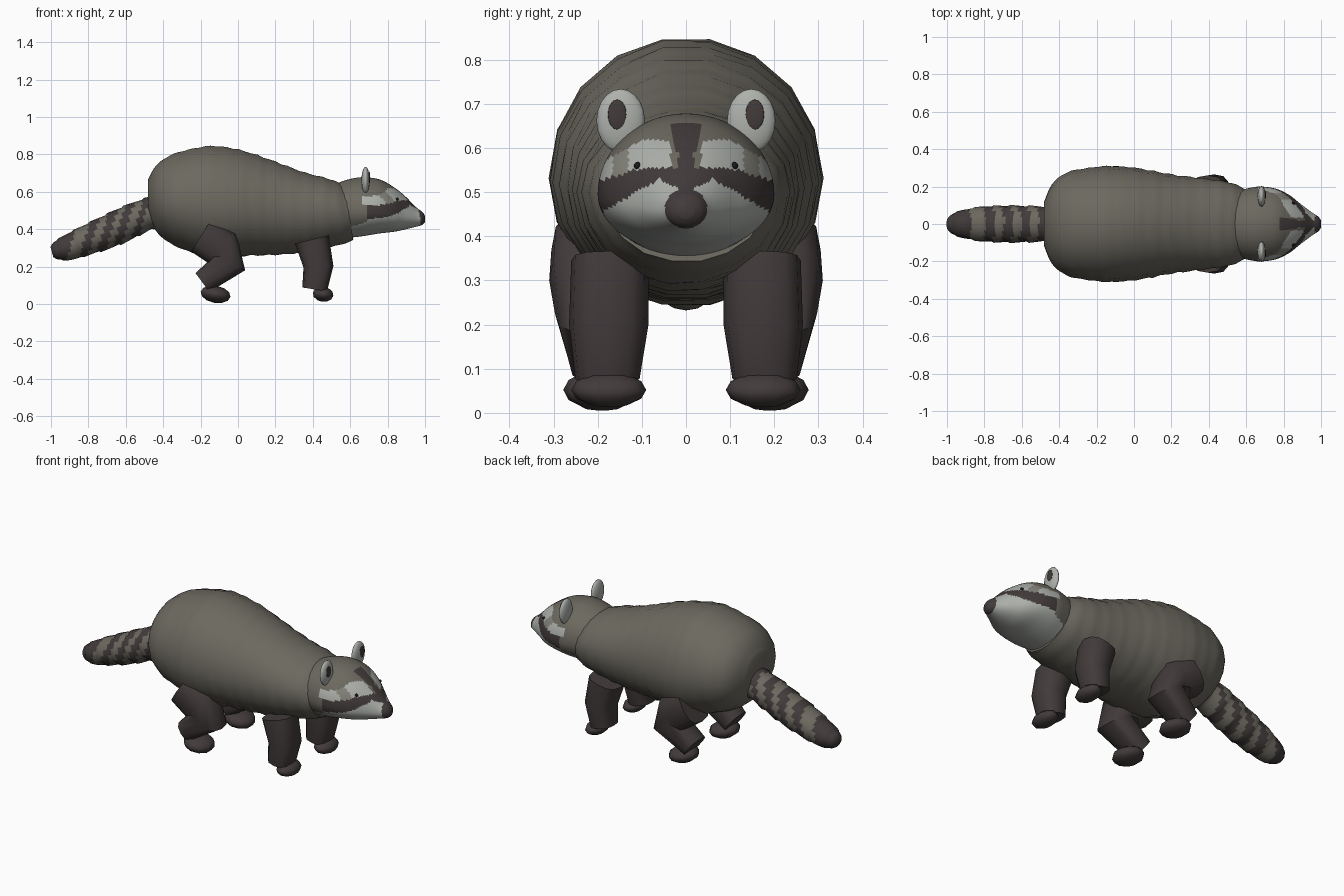
import bpy, bmesh, math
from mathutils import Vector
from mathutils.bvhtree import BVHTree

cube = bpy.data.objects.get("Cube")
if cube:
    bpy.data.objects.remove(cube, do_unlink=True)


def material(name, colour):
    m = bpy.data.materials.new(name)
    m.use_nodes = True
    m.diffuse_color = (*colour, 1)
    m.node_tree.nodes["Principled BSDF"].inputs["Base Color"].default_value = (*colour, 1)
    return m


FUR = material("grey brown fur", (0.15, 0.14, 0.115))
DARK = material("dark brown fur", (0.055, 0.043, 0.043))
PALE = material("pale grey fur", (0.42, 0.44, 0.41))
TAN = material("tan fur", (0.24, 0.235, 0.2))
BLACK = material("black eye", (0.01, 0.01, 0.01))


def finish(bm, name, mats, paint=None, angle=50):
    bmesh.ops.recalc_face_normals(bm, faces=bm.faces)
    if paint:
        for f in bm.faces:
            f.material_index = mats.index(paint(f.calc_center_median()))
    mesh = bpy.data.meshes.new(name)
    bm.to_mesh(mesh)
    for m in mats:
        mesh.materials.append(m)
    ob = bpy.data.objects.new(name, mesh)
    bpy.context.collection.objects.link(ob)
    bpy.ops.object.select_all(action="DESELECT")
    ob.select_set(True)
    bpy.context.view_layer.objects.active = ob
    bpy.ops.object.shade_smooth_by_angle(angle=math.radians(angle))
    return ob


def spline(rows, steps):
    """Smoothly subdivide a list of stations."""
    rows = [Vector(r) for r in rows]
    out = []
    for i in range(len(rows) - 1):
        a, b, c, d = (rows[max(0, min(len(rows) - 1, i + k))] for k in (-1, 0, 1, 2))
        for s in range(steps):
            t = s / steps
            out.append(b + (c - a) * (t / 2) + (a * 2 - b * 5 + c * 4 - d) * (t * t / 2)
                       + (b * 3 - a - c * 3 + d) * (t ** 3 / 2))
    return out + [rows[-1]]


def loft(rows, sides, steps=1, follow=False, square=1.0, ripple=None):
    """Skin rings through stations (x, y, z, up, down, half width)."""
    rows = spline(rows, steps)
    bm = bmesh.new()
    rings = []
    for i, (x, y, z, up, down, w) in enumerate(rows):
        axis = Vector((0, 0, 1))
        if follow:
            a, b = rows[max(0, i - 1)], rows[min(len(rows) - 1, i + 1)]
            axis = Vector((a[2] - b[2], 0, b[0] - a[0])).normalized()
        ring = []
        for k in range(sides):
            t = math.tau * k / sides
            c, s = math.cos(t), math.sin(t)
            c = math.copysign(abs(c) ** square, c)
            s = math.copysign(abs(s) ** square, s)
            g = 1 + (ripple(x, k) if ripple else 0)
            p = Vector((x, y + c * w * g, z)) + axis * (s * g * (up if s > 0 else down))
            ring.append(bm.verts.new(p))
        rings.append(ring)
    for a, b in zip(rings, rings[1:]):
        for k in range(sides):
            n = (k + 1) % sides
            bm.faces.new((a[k], a[n], b[n], b[k]))
    bm.faces.new(rings[0])
    bm.faces.new(rings[-1])
    return bm


def ball(name, loc, size, mat, tilt=0, segs=16, rings=10):
    bm = bmesh.new()
    bmesh.ops.create_uvsphere(bm, u_segments=segs, v_segments=rings, radius=1)
    ob = finish(bm, name, [mat])
    ob.location, ob.scale, ob.rotation_euler = loc, size, (0, math.radians(tilt), 0)
    return ob


# Body: rounded rump narrowing to the neck, with shallow fur ridges
body = [(-0.48, 0, 0.57, 0.10, 0.09, 0.12), (-0.44, 0, 0.56, 0.18, 0.17, 0.21),
        (-0.36, 0, 0.55, 0.25, 0.23, 0.275), (-0.24, 0, 0.54, 0.295, 0.27, 0.30),
        (-0.12, 0, 0.53, 0.32, 0.29, 0.31), (0.04, 0, 0.52, 0.30, 0.265, 0.295),
        (0.2, 0, 0.51, 0.255, 0.25, 0.265), (0.36, 0, 0.50, 0.205, 0.225, 0.245),
        (0.5, 0, 0.50, 0.17, 0.195, 0.225), (0.59, 0, 0.495, 0.145, 0.155, 0.19)]


def body_ridge(x, k):
    return (0.007 if x < 0 else 0.014) * math.sin(x * 72 + math.sin(k * 1.7))


bm = loft(body, 18, 5, ripple=body_ridge)
for v in bm.verts:
    if v.co.x > 0.45:
        v.co.x -= (v.co.x - 0.45) * (v.co.z - 0.5) * 1.2
finish(bm, "body", [FUR])

# Tail: ridged and ringed with dark bands
tail = [(-0.42, 0, 0.50, 0.085, 0.085, 0.09), (-0.5, 0, 0.475, 0.085, 0.085, 0.095),
        (-0.6, 0, 0.43, 0.09, 0.09, 0.098), (-0.7, 0, 0.385, 0.088, 0.088, 0.098),
        (-0.8, 0, 0.345, 0.08, 0.08, 0.094), (-0.9, 0, 0.305, 0.07, 0.07, 0.078),
        (-0.97, 0, 0.285, 0.05, 0.05, 0.055), (-0.995, 0, 0.278, 0.028, 0.028, 0.03)]
BANDS = [(-0.54, -0.495), (-0.635, -0.585), (-0.725, -0.675), (-0.825, -0.77), (-1.1, -0.895)]


def tail_paint(c):
    x = c.x - (c.z - 0.43 - (c.x + 0.6) * 0.42) * 0.35
    return DARK if any(a < x < b for a, b in BANDS) else FUR


bm = loft(tail, 16, 8, True,
          ripple=lambda x, k: 0.09 * ((-x * 10.5 + 0.08 * math.sin(k * 2.4)) % 1 - 0.5))
finish(bm, "tail", [FUR, DARK], tail_paint)

# Head: wedge tapering to the snout, with the mask painted by region
head = [(0.50, 0, 0.50, 0.13, 0.13, 0.15), (0.56, 0, 0.50, 0.157, 0.148, 0.177),
        (0.62, 0, 0.50, 0.173, 0.143, 0.193), (0.68, 0, 0.495, 0.183, 0.13, 0.2),
        (0.76, 0, 0.49, 0.175, 0.112, 0.188), (0.83, 0, 0.48, 0.147, 0.094, 0.155),
        (0.89, 0, 0.47, 0.11, 0.072, 0.108), (0.95, 0, 0.46, 0.06, 0.047, 0.063),
        (0.985, 0, 0.457, 0.036, 0.034, 0.04), (1.0, 0, 0.455, 0.016, 0.016, 0.018)]


def face_paint(c):
    x, y, z = c.x, abs(c.y), c.z
    if x > 0.95 and (y / 0.048) ** 2 + ((z - 0.463) / 0.045) ** 2 < 1:
        return DARK
    stripe = 0.018 + 0.016 * max(0, min(1, (z - 0.59) / 0.03))
    if x > 0.7 and 0.48 < z < 0.657 and y < stripe:
        return DARK
    low = 0.50 + y * 0.5 if y < 0.06 else 0.53 - (y - 0.06) * 0.57
    high = 0.555 - max(0, y - 0.1) * 0.3
    if x > 0.69 and low < z < high:
        return DARK
    brow = 0.618 - max(0, y - 0.1) * 0.55
    if x > 0.66 and y > 0.034 and high <= z < brow:
        return TAN if 0.13 < y < 0.165 else PALE
    if x > 0.69 and z <= low or z < 0.44 - (0.69 - x) * 0.3:
        return PALE
    return FUR


bm = loft(head, 96, 8)
tree = BVHTree.FromBMesh(bm)
finish(bm, "head", [FUR, DARK, PALE, TAN], face_paint)

# Paired parts
front_leg = [(0.395, 0.172, 0.345, 0.093, 0.093, 0.088), (0.43, 0.175, 0.2, 0.08, 0.08, 0.09),
             (0.41, 0.178, 0.078, 0.067, 0.067, 0.073)]
hind_leg = [(-0.195, 0.205, 0.37, 0.105, 0.105, 0.1), (-0.085, 0.21, 0.3, 0.11, 0.11, 0.1),
            (-0.04, 0.205, 0.225, 0.09, 0.09, 0.092), (-0.19, 0.19, 0.115, 0.062, 0.062, 0.075)]
for side, s in (("left", 1), ("right", -1)):
    for part, rows in (("front_leg", front_leg), ("hind_leg", hind_leg)):
        rows = [(r[0], r[1] * s, *r[2:]) for r in rows]
        finish(loft(rows, 12, 1, True, 0.75), f"{side}_{part}", [DARK])
    ball(f"{side}_front_foot", (0.455, 0.175 * s, 0.052), (0.058, 0.085, 0.04), DARK, 8, 10, 6)
    ball(f"{side}_hind_foot", (-0.12, 0.19 * s, 0.052), (0.085, 0.088, 0.046), DARK, 10, 10, 6)
    ball(f"{side}_ear", (0.682, 0.148 * s, 0.662), (0.022, 0.055, 0.072), PALE)
    ball(f"{side}_inner_ear", (0.702, 0.156 * s, 0.676), (0.0045, 0.021, 0.034), DARK)
    hit = tree.ray_cast(Vector((2, 0.11 * s, 0.56)), Vector((-1, 0, 0)))[0]
    ball(f"{side}_eye", hit, (0.009, 0.008, 0.009), BLACK, 0, 10, 6)
